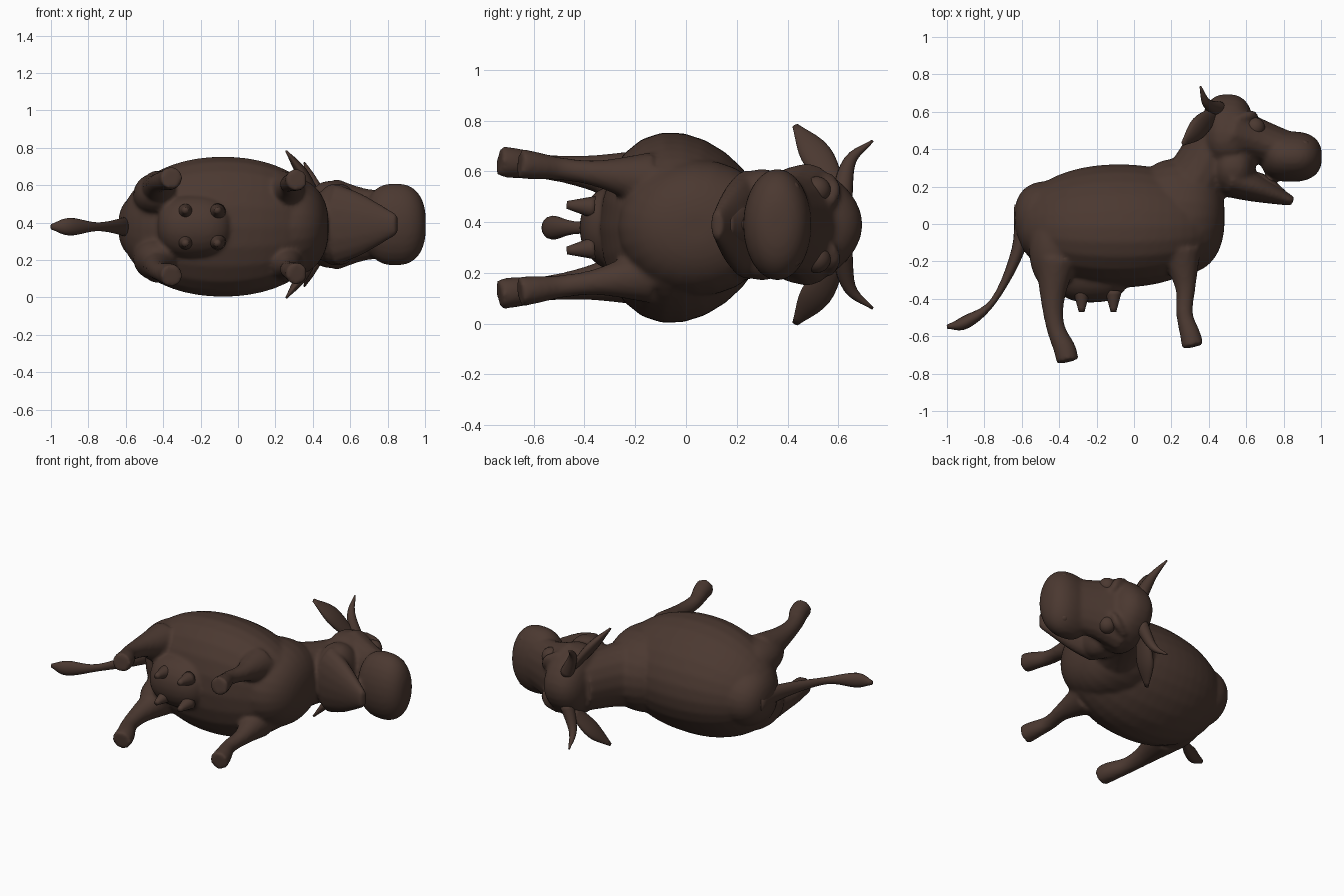
import bpy, bmesh, math
from mathutils import Vector

cube = bpy.data.objects.get("Cube")
if cube:
    bpy.data.objects.remove(cube, do_unlink=True)

color = (.07, .04, .03, 1)
hide = bpy.data.materials.new("dark brown hide")
hide.use_nodes = True
hide.diffuse_color = color
hide.node_tree.nodes["Principled BSDF"].inputs["Base Color"].default_value = color

# The animal lies on its side: nose to +x, back to +y, its width along z
MIDDLE, HEAD = .378, .39
X_AXIS, Y_AXIS, Z_AXIS = Vector((1, 0, 0)), Vector((0, 1, 0)), Vector((0, 0, 1))
SIDES = {"left": 1, "right": -1}


def skin(bm, rings):
    """Bridge closed rings of points and cap both ends."""
    loops = [[bm.verts.new(point) for point in points] for points in rings]
    count = len(loops[0])
    for first, second in zip(loops, loops[1:]):
        for i in range(count):
            j = (i + 1) % count
            bm.faces.new((first[i], first[j], second[j], second[i]))
    bm.faces.new(reversed(loops[0]))
    bm.faces.new(loops[-1])


def ellipse(center, up, side, taper=0, count=24):
    """Elliptical ring that narrows towards the up direction by taper."""
    points = []
    for i in range(count):
        angle = math.tau * i / count
        rise = math.sin(angle)
        points.append(center + up * rise + side * math.cos(angle) * (1 - taper * rise))
    return points


def blob(bm, x, y, length, height, width, power=2, taper=0, z=MIDDLE):
    """Rounded volume along x with a superelliptical outline."""
    steps = 24
    rings = []
    for i in range(1, steps):
        t = -math.cos(math.pi * i / steps)
        scale = (1 - abs(t) ** power) ** (1 / power)
        rings.append(ellipse(Vector((x + t * length, y, z)), Y_AXIS * height * scale,
                             Z_AXIS * width * scale, taper))
    skin(bm, rings)


def smooth_path(keys, steps=5):
    """Catmull-Rom curve through keys of any dimension."""
    keys = [Vector(key) for key in keys]
    padded = [keys[0] * 2 - keys[1], *keys, keys[-1] * 2 - keys[-2]]
    result = []
    for a, b, c, d in zip(padded, padded[1:], padded[2:], padded[3:]):
        for i in range(steps):
            t = i / steps
            result.append(b + ((c - a) + ((a * 2 - b * 5 + c * 4 - d)
                          + (b * 3 - a - c * 3 + d) * t) * t) * t / 2)
    return result + [keys[-1]]


def limb(bm, keys, reference=Z_AXIS, flat=1):
    """Tapered tube through (x, y, z, radius); flat widens it along reference."""
    path = smooth_path(keys)
    rings = []
    for i, point in enumerate(path):
        ahead, behind = path[min(i + 1, len(path) - 1)], path[max(i - 1, 0)]
        tangent = (ahead - behind).to_3d().normalized()
        side = tangent.cross(reference).normalized()
        radius = point[3]
        rings.append(ellipse(point.to_3d(), side * radius,
                             side.cross(tangent) * radius * flat, count=16))
    skin(bm, rings)


def centered(keys, z=MIDDLE):
    """Place (x, y, radius) keys on a middle plane."""
    return [(x, y, z, radius) for x, y, radius in keys]


def offset(keys, sign, z=HEAD):
    """Place (x, y, spread, radius) keys on one side of a middle plane."""
    return [(x, y, z + sign * spread, radius) for x, y, spread, radius in keys]


def splayed(keys, sign):
    """Place leg keys so that the legs spread apart towards the hooves."""
    return [(x, y, MIDDLE + sign * (.17 - y / 8), radius) for x, y, radius in keys]


def finish(name, bm, fuse=False):
    bmesh.ops.recalc_face_normals(bm, faces=bm.faces)
    mesh = bpy.data.meshes.new(name)
    bm.to_mesh(mesh)
    bm.free()
    mesh.materials.append(hide)
    obj = bpy.data.objects.new(name, mesh)
    bpy.context.collection.objects.link(obj)
    for face in mesh.polygons:
        face.use_smooth = True
    if fuse:
        remesh = obj.modifiers.new("Fuse", 'REMESH')
        remesh.mode = 'VOXEL'
        remesh.voxel_size = .012
        remesh.use_smooth_shade = True
        blend = obj.modifiers.new("Blend", 'SMOOTH')
        blend.iterations = 8


# Torso: barrel, rump, chest and udder
bm = bmesh.new()
blob(bm, x=-.08, y=-.01, length=.55, height=.33, width=.372, power=2.1, taper=.16)
blob(bm, x=-.45, y=.03, length=.19, height=.2, width=.19, power=2.5)
blob(bm, x=.24, y=.04, length=.245, height=.31, width=.27, power=2.4)
blob(bm, x=-.23, y=-.27, length=.2, height=.15, width=.17, power=2.5)

# Neck and skull with its cheeks, bridge, muzzle and open lower jaw
limb(bm, centered([(.25, .1, .2), (.36, .28, .165), (.46, .48, .15)]), flat=1.2)
blob(bm, x=.5, y=.49, length=.14, height=.205, width=.23, power=2.5, taper=.2, z=HEAD)
blob(bm, x=.53, y=.3, length=.12, height=.16, width=.22, power=2.5, z=HEAD)
limb(bm, centered([(.52, .48, .15), (.7, .43, .115), (.9, .35, .11)], HEAD), flat=1.65)
blob(bm, x=.84, y=.36, length=.165, height=.135, width=.22, power=2.5, z=HEAD)
limb(bm, centered([(.52, .24, .1), (.66, .19, .075), (.85, .12, .025)], HEAD), flat=2.2)

# Haunches, legs ending in broad hooves, and brow ridges
for sign in SIDES.values():
    blob(bm, x=-.43, y=-.14, length=.13, height=.22, width=.12, z=MIDDLE + sign * .17)
    limb(bm, splayed([(-.42, -.2, .11), (-.435, -.4, .065), (-.42, -.55, .05),
                      (-.37, -.67, .06), (-.355, -.735, .06)], sign))
    limb(bm, splayed([(.25, -.15, .11), (.275, -.34, .055), (.27, -.48, .045),
                      (.3, -.59, .055), (.315, -.655, .06)], sign))
    limb(bm, offset([(.55, .56, .19, .02), (.62, .58, .14, .03),
                     (.65, .57, .08, .02)], sign), Y_AXIS)
finish("body", bm, fuse=True)

# Two pairs of teats under the udder
bm = bmesh.new()
for sign in SIDES.values():
    for x in (-.28, -.11):
        limb(bm, offset([(x, -.36, .08, .045), (x, -.47, .09, .015)], sign, MIDDLE))
finish("teats", bm)

# Tongue lying in the open mouth
bm = bmesh.new()
limb(bm, centered([(.58, .25, .05), (.7, .22, .04), (.8, .16, .02)], HEAD), flat=2)
finish("tongue", bm)

# Tail with a flattened tuft
bm = bmesh.new()
limb(bm, centered([(-.59, .1, .05), (-.62, -.14, .035), (-.75, -.41, .017),
                   (-.9, -.525, .035), (-1, -.55, .01)]), flat=1.35)
finish("tail", bm)

for label, sign in SIDES.items():
    # Broad leaf-shaped ear
    bm = bmesh.new()
    limb(bm, offset([(.43, .59, .14, .02), (.34, .51, .28, .03),
                     (.26, .43, .39, .006)], sign), Y_AXIS, flat=2.1)
    finish(label + "_ear", bm)

    # Curved horn
    bm = bmesh.new()
    limb(bm, offset([(.46, .61, .1, .045), (.39, .645, .25, .025),
                     (.355, .735, .33, .005)], sign), X_AXIS)
    finish(label + "_horn", bm)

    # Bulging eye
    bm = bmesh.new()
    blob(bm, x=.645, y=.515, length=.055, height=.055, width=.055, z=HEAD + sign * .135)
    finish(label + "_eye", bm)

    # Nostril rim
    bm = bmesh.new()
    blob(bm, x=.91, y=.42, length=.03, height=.03, width=.03, z=HEAD + sign * .14)
    finish(label + "_nostril", bm)
